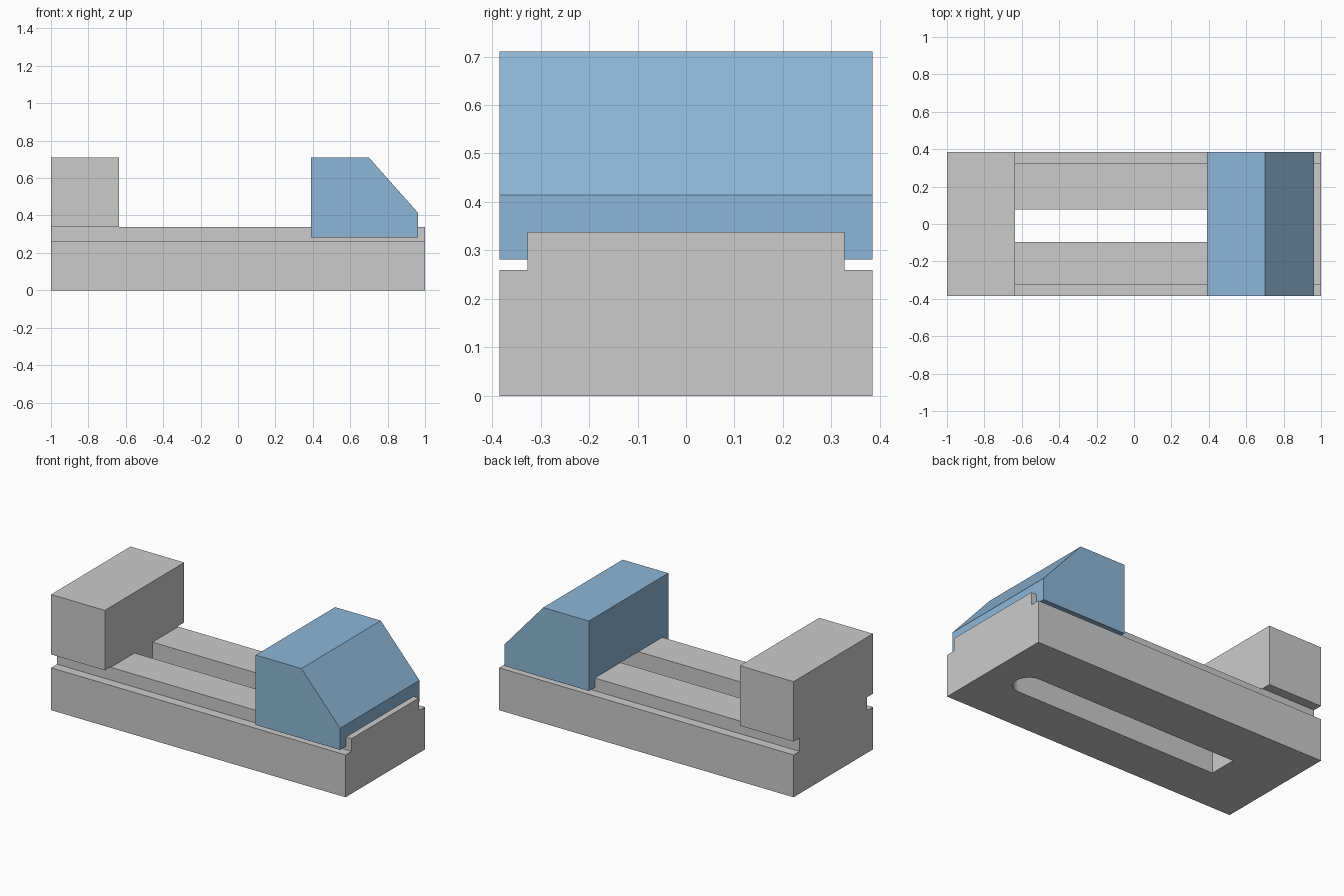
import bpy, bmesh, math
from mathutils import Vector

if "Cube" in bpy.data.objects:
    bpy.data.objects.remove(bpy.data.objects["Cube"])


def prism(name, points, direction):
    """Solid from a planar outline pushed along a direction."""
    bm = bmesh.new()
    face = bm.faces.new([bm.verts.new(p) for p in points])
    ext = bmesh.ops.extrude_face_region(bm, geom=[face])
    moved = [g for g in ext["geom"] if isinstance(g, bmesh.types.BMVert)]
    bmesh.ops.translate(bm, verts=moved, vec=Vector(direction))
    bmesh.ops.recalc_face_normals(bm, faces=bm.faces)
    mesh = bpy.data.meshes.new(name)
    bm.to_mesh(mesh)
    bm.free()
    obj = bpy.data.objects.new(name, mesh)
    bpy.context.collection.objects.link(obj)
    return obj


def side_profile(name, xz, half_width):
    return prism(name, [(x, -half_width, z) for x, z in xz], (0, 2 * half_width, 0))


def box(name, x0, x1, y0, y1, z0, z1):
    return prism(name, [(x0, y0, z0), (x1, y0, z0), (x1, y1, z0), (x0, y1, z0)], (0, 0, z1 - z0))


def cut(obj, cutters):
    """Subtract the cutters, bake the result and remove them."""
    for c in cutters:
        c.hide_render = True
        mod = obj.modifiers.new("cut", 'BOOLEAN')
        mod.operation, mod.solver, mod.object = 'DIFFERENCE', 'EXACT', c
    deps = bpy.context.evaluated_depsgraph_get()
    mesh = bpy.data.meshes.new_from_object(obj.evaluated_get(deps))
    obj.modifiers.clear()
    obj.data = mesh
    for c in cutters:
        bpy.data.objects.remove(c)


HALF, RAIL = 0.385, 0.327      # half widths of the vise and its raised rails
RAIL_TOP, TOP = 0.338, 0.71
JAW_X = -0.635                 # face of the fixed jaw

# Body with fixed jaw
body = side_profile("vise_body", [(-1, 0), (1, 0), (1, RAIL_TOP), (JAW_X, RAIL_TOP),
                                  (JAW_X, TOP), (-1, TOP)], HALF)

# Side grooves that leave the guide rails
grooves = [box("groove_cutter", -1.1, 1.1, min(s * RAIL, s * 0.5), max(s * RAIL, s * 0.5),
               0.26, 0.342) for s in (-1, 1)]

# Through slot, square at the fixed jaw and round at the other end
r, cx, cy = 0.087, 0.737, -0.009
outline = [(JAW_X, cy + r, -0.1), (JAW_X, cy - r, -0.1)]
for i in range(25):
    a = -math.pi / 2 + math.pi * i / 24
    outline.append((cx + r * math.cos(a), cy + r * math.sin(a), -0.1))
slot = prism("slot_cutter", outline, (0, 0, 0.6))
# keep the slot below the jaw top by ending it just above the rails
cut(body, grooves + [slot])

# Sliding jaw with a channel that rides on the rails
jaw = side_profile("sliding_jaw", [(0.39, 0.281), (0.963, 0.281), (0.963, 0.414),
                                   (0.70, TOP), (0.39, TOP)], HALF)
cut(jaw, [box("channel_cutter", 0.2, 1.2, -RAIL, RAIL, 0.1, RAIL_TOP)])

blue = bpy.data.materials.new("blue_paint")
blue.diffuse_color = (0.27, 0.47, 0.68, 1)
blue.use_nodes = True
blue.node_tree.nodes["Principled BSDF"].inputs["Base Color"].default_value = blue.diffuse_color
jaw.data.materials.clear()
jaw.data.materials.append(blue)
